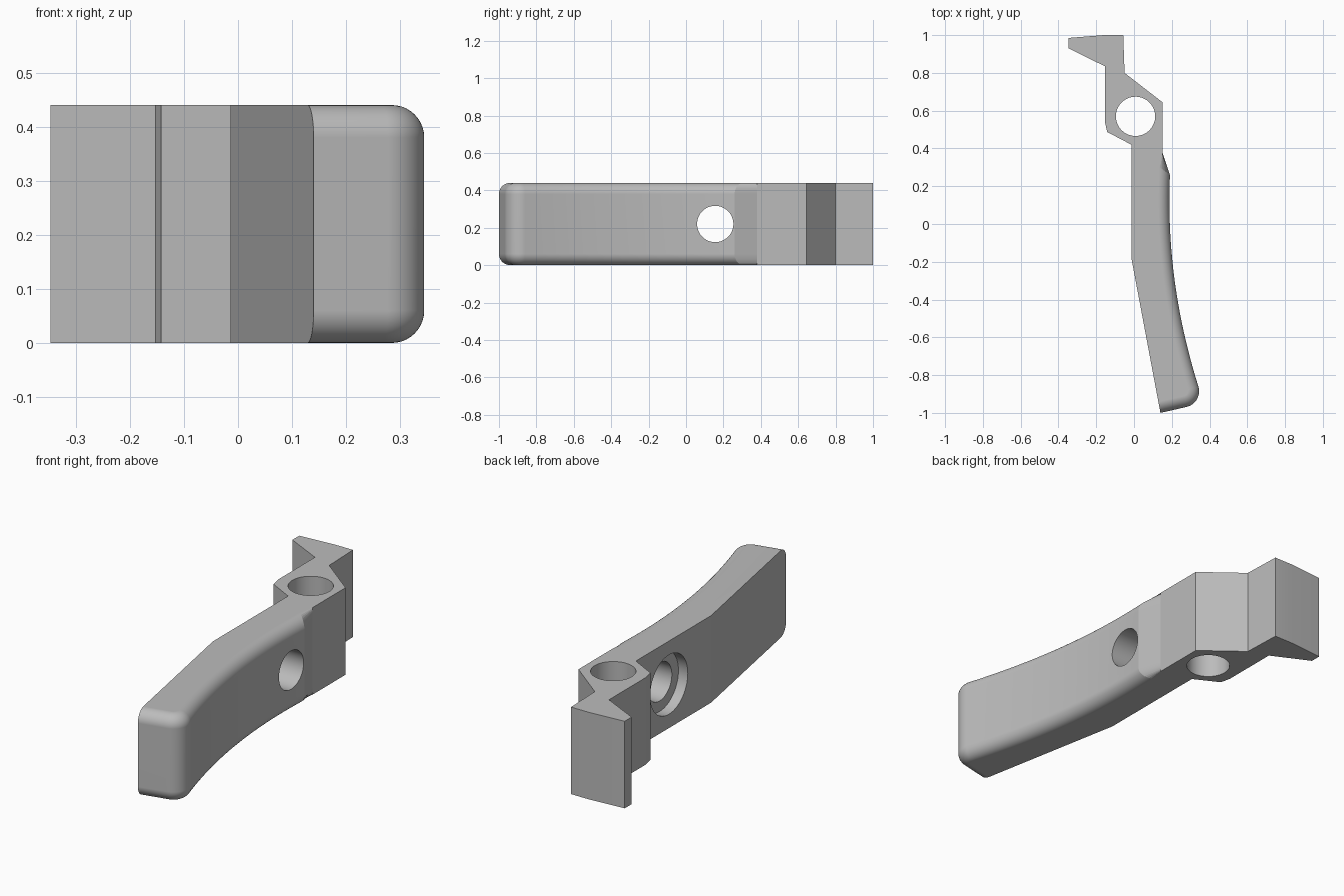
import bpy, bmesh, math
from mathutils import Vector

cube = bpy.data.objects.get("Cube")
if cube:
    bpy.data.objects.remove(cube, do_unlink=True)

HEIGHT = 0.44
FILLET = 0.06      # rounding of the grip's upper and lower edges
CORNER = 0.085     # rounding of the grip's outer tip
STEPS = 10

# Straight hook, pivot block and back of the lever, seen from above
BODY = [(0.15, 0.38), (0.15, 0.645), (-0.05, 0.80), (-0.057, 1.0),
        (-0.16, 1.0), (-0.347, 0.985), (-0.347, 0.93), (-0.154, 0.835),
        (-0.154, 0.54), (-0.142, 0.487), (-0.014, 0.42), (-0.014, -0.18)]


def grip(y):
    """Point and outward normal on the curved grip face."""
    point = Vector((0.187 + 0.16 * (y - 0.12) ** 2, y))
    return point, Vector((1, -0.32 * (y - 0.12))).normalized()


def outline(inset):
    """Closed plan outline with the grip and tip drawn in by inset."""
    pts = [Vector(p) for p in BODY]
    # tip face, sliding along the back face
    pts.append(Vector((0.14 - 0.19 * inset, -1 + inset)))
    # rounded tip corner
    end, normal = grip(-0.86)
    centre = end - normal * CORNER
    a0, a1 = math.radians(-77.5), math.atan2(normal.y, normal.x)
    for i in range(13):
        a = a0 + (a1 - a0) * i / 12
        pts.append(centre + (CORNER - inset) * Vector((math.cos(a), math.sin(a))))
    # curved grip face, ending at the step below the pivot block
    for i in range(1, 21):
        p, n = grip(-0.86 + 1.12 * i / 20)
        pts.append(p - n * inset)
    pts[-1].y += 0.7 * inset
    return pts


def cutter(name, radius, depth, location, sideways):
    bpy.ops.mesh.primitive_cylinder_add(
        vertices=64, radius=radius, depth=depth, location=location,
        rotation=(0, math.pi / 2 if sideways else 0, 0))
    obj = bpy.context.object
    obj.name = name
    obj.hide_render = True
    return obj


# Material
grey = bpy.data.materials.new("light grey")
grey.use_nodes = True
colour = (0.5, 0.5, 0.5, 1)
grey.diffuse_color = colour
grey.node_tree.nodes["Principled BSDF"].inputs["Base Color"].default_value = colour

# Lever body: stacked outlines joined into a solid
angles = [math.pi / 2 * (1 - i / STEPS) for i in range(STEPS + 1)]
layers = [(FILLET * (1 - math.sin(a)), FILLET * (1 - math.cos(a))) for a in angles]
layers += [(HEIGHT - z, d) for z, d in reversed(layers)]
bm = bmesh.new()
rings = [[bm.verts.new((p.x, p.y, z)) for p in outline(d)] for z, d in layers]
count = len(rings[0])
for low, high in zip(rings, rings[1:]):
    for i in range(count):
        j = (i + 1) % count
        bm.faces.new((low[i], low[j], high[j], high[i]))
bm.faces.new(rings[0])
bm.faces.new(rings[-1])
bmesh.ops.recalc_face_normals(bm, faces=bm.faces)
mesh = bpy.data.meshes.new("lever")
bm.to_mesh(mesh)
bm.free()
mesh.materials.append(grey)
lever = bpy.data.objects.new("lever", mesh)
bpy.context.collection.objects.link(lever)

# Pivot hole, cross hole and its counterbore
cutters = [
    cutter("pivot_hole", 0.104, 1, (0.008, 0.57, 0.22), False),
    cutter("cross_hole", 0.097, 1, (0.1, 0.156, 0.22), True),
    cutter("counterbore", 0.15, 0.2, (-0.062, 0.156, 0.22), True),
]
bpy.ops.object.select_all(action="DESELECT")
lever.select_set(True)
bpy.context.view_layer.objects.active = lever
for tool in cutters:
    mod = lever.modifiers.new(tool.name, "BOOLEAN")
    mod.operation = "DIFFERENCE"
    mod.solver = "EXACT"
    mod.object = tool
    bpy.ops.object.modifier_apply(modifier=mod.name)
    bpy.data.objects.remove(tool, do_unlink=True)

# Smooth roundings with crisp bends
bpy.ops.object.shade_smooth_by_angle(angle=math.radians(10))
weighted = lever.modifiers.new("even_shading", "WEIGHTED_NORMAL")
weighted.keep_sharp = True
